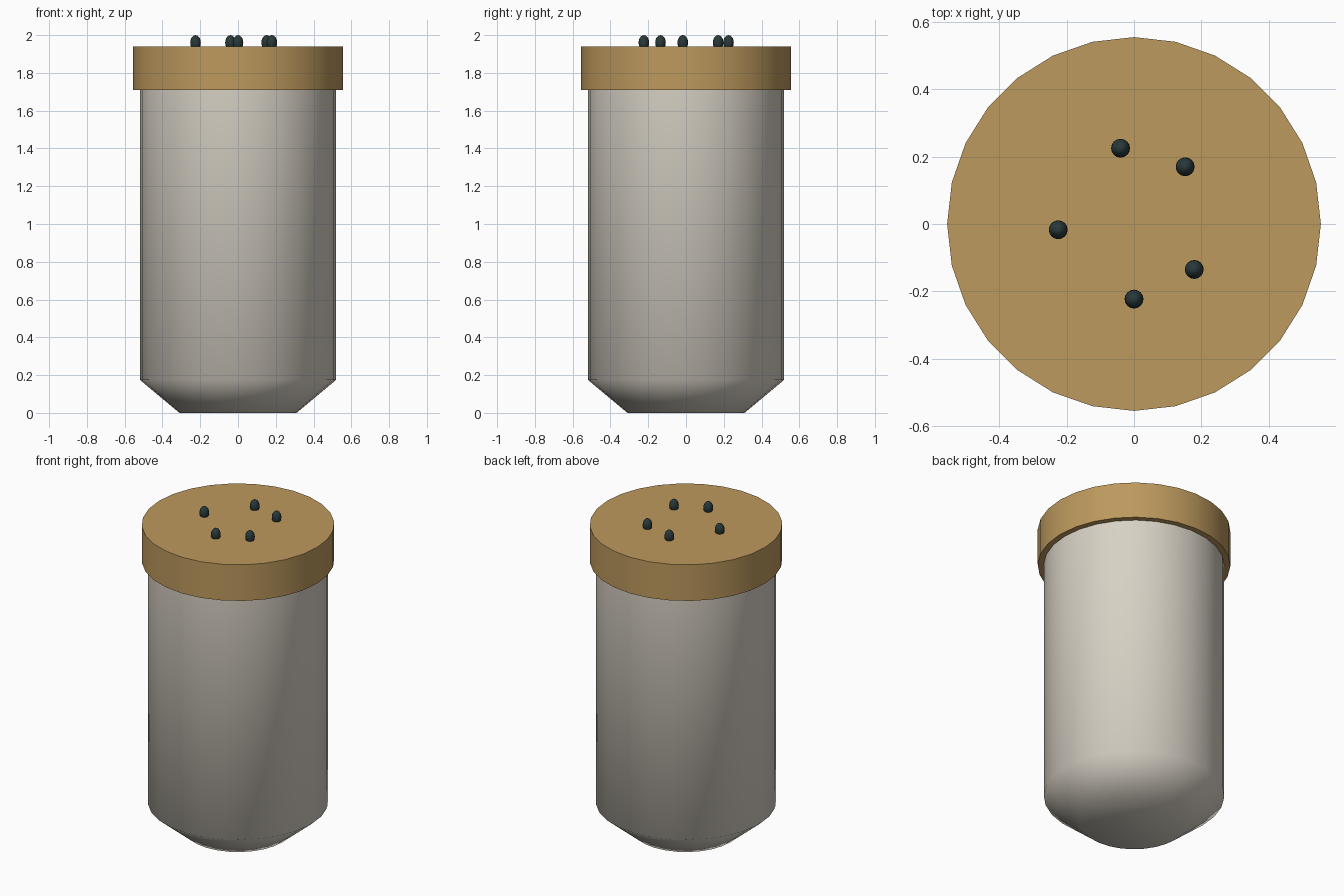
import bpy, bmesh, math

if "Cube" in bpy.data.objects:
    bpy.data.objects.remove(bpy.data.objects["Cube"])

SIDES = 28


def material(name, rgb):
    m = bpy.data.materials.new(name)
    m.diffuse_color = (*rgb, 1)
    m.use_nodes = True
    m.node_tree.nodes["Principled BSDF"].inputs["Base Color"].default_value = m.diffuse_color
    return m


def lathe(name, profile, mat, angle):
    """Closed solid of revolution from (radius, height) points, bottom to top."""
    bm = bmesh.new()
    rings = []
    for r, z in profile:
        rings.append([bm.verts.new((r * math.cos(math.tau * i / SIDES),
                                    r * math.sin(math.tau * i / SIDES), z))
                      for i in range(SIDES)])
    for a, b in zip(rings, rings[1:]):
        for i in range(SIDES):
            j = (i + 1) % SIDES
            bm.faces.new((a[i], a[j], b[j], b[i]))
    bm.faces.new(rings[0][::-1])
    bm.faces.new(rings[-1])
    mesh = bpy.data.meshes.new(name)
    bm.to_mesh(mesh)
    bm.free()
    mesh.materials.append(mat)
    obj = bpy.data.objects.new(name, mesh)
    bpy.context.collection.objects.link(obj)
    bpy.ops.object.select_all(action='DESELECT')
    obj.select_set(True)
    bpy.context.view_layer.objects.active = obj
    bpy.ops.object.shade_smooth_by_angle(angle=math.radians(angle))
    return obj


ceramic = material("warm_white", (0.68, 0.635, 0.555))
brass = material("brass", (0.51, 0.32, 0.11))
dark = material("dark_teal", (0.022, 0.04, 0.042))

# Body with a soft-shaded tapered foot
lathe("body", [(0.31, 0), (0.52, 0.175), (0.52, 1.72)], ceramic, 60)

# Overhanging lid
lathe("lid", [(0.555, 1.71), (0.555, 1.94)], brass, 30)

# Ring of holes, shown as small dark beads
for i, (x, y) in enumerate([(-0.04, 0.225), (0.152, 0.17), (-0.225, -0.017),
                            (0.179, -0.135), (0, -0.223)]):
    bpy.ops.mesh.primitive_uv_sphere_add(segments=16, ring_count=10, radius=1,
                                         location=(x, y, 1.96))
    bead = bpy.context.object
    bead.name = f"hole_bead_{i + 1}"
    bead.scale = (0.028, 0.028, 0.04)
    bead.data.materials.append(dark)
    bpy.ops.object.shade_smooth()
